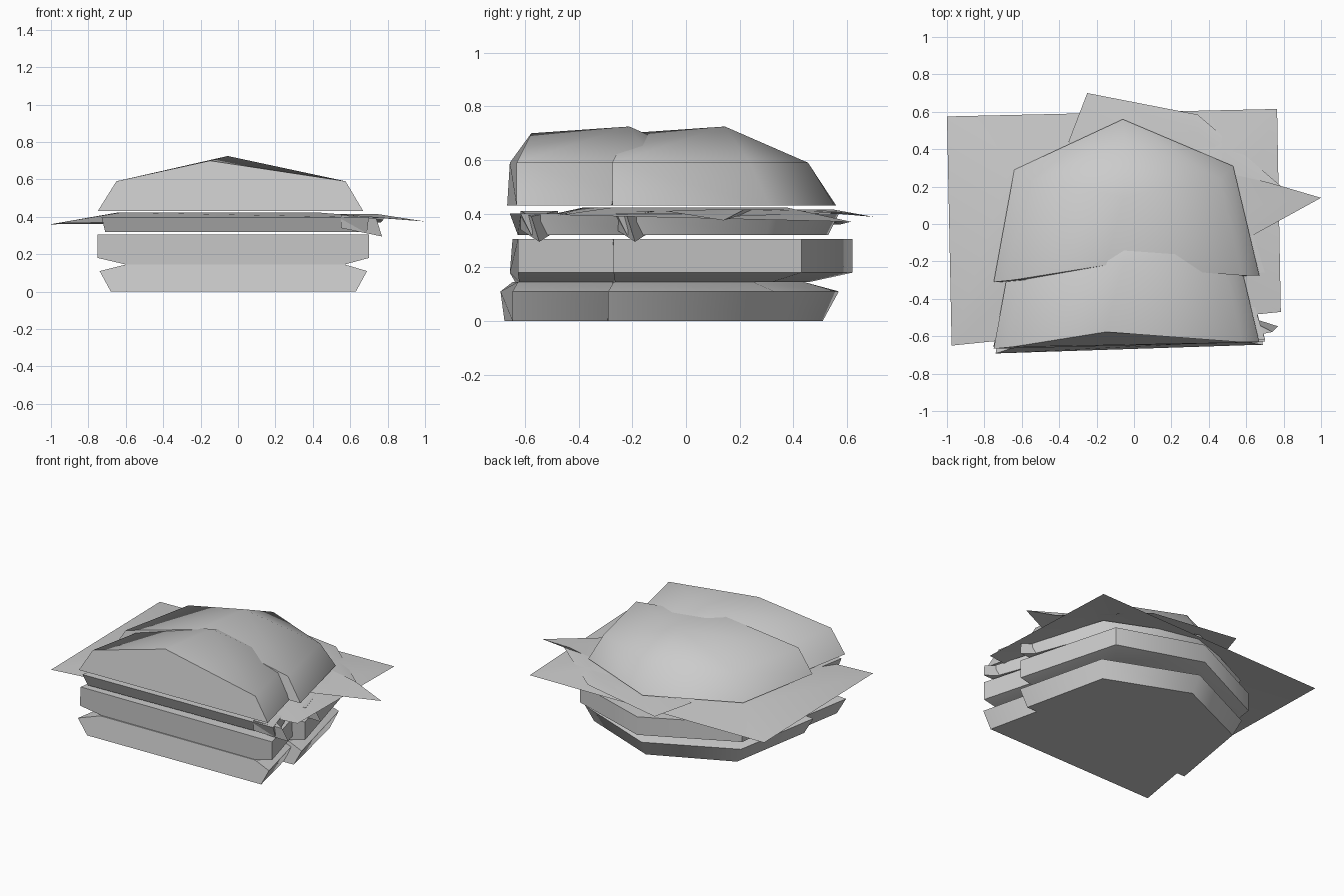
import bpy, bmesh, math
from mathutils import Vector

if "Cube" in bpy.data.objects:
    bpy.data.objects.remove(bpy.data.objects["Cube"])

STEP = -0.357  # the front half is a copy of the rear half slid forward


def make_object(name, verts, faces, angle=50):
    me = bpy.data.meshes.new(name)
    me.from_pydata(verts, [], faces)
    bm = bmesh.new()
    bm.from_mesh(me)
    bmesh.ops.recalc_face_normals(bm, faces=bm.faces[:])
    bm.to_mesh(me)
    bm.free()
    ob = bpy.data.objects.new(name, me)
    bpy.context.collection.objects.link(ob)
    bpy.ops.object.select_all(action='DESELECT')
    ob.select_set(True)
    bpy.context.view_layer.objects.active = ob
    bpy.ops.object.shade_smooth_by_angle(angle=math.radians(angle))
    return ob


def half_slab(name, rings, crown=None):
    """Loft half-round rings [(z, [(x, y) * 5])]; first and last points form the cut face.
    crown = (cut_top, peak) closes the top as a low dome."""
    n = len(rings)
    verts = [(x, y, z) for z, pts in rings for x, y in pts]
    faces = [tuple(range(5))]
    for r in range(n - 1):
        a, b = r * 5, r * 5 + 5
        faces += [(a + i, a + i + 1, b + i + 1, b + i) for i in range(4)]
    top = (n - 1) * 5
    cut = [r * 5 for r in range(n)]
    if crown:
        cut.append(len(verts))
        t, p = len(verts), len(verts) + 1
        verts += list(crown)
        faces += [(top + i, top + i + 1, p) for i in range(4)]
        faces += [(top + 4, t, p), (t, top, p)]
    else:
        faces.append(tuple(range(top, top + 5)))
    cut += [r * 5 + 4 for r in reversed(range(n))]
    faces.append(tuple(cut))
    for side, dy in (("rear", 0.0), ("front", STEP)):
        make_object(f"{name}_{side}", [(x, y + dy, z) for x, y, z in verts], faces)


# Bottom bun
half_slab("bottom_bun", [
    (0.0, [(-0.68, -0.32), (-0.58, 0.27), (-0.05, 0.51), (0.50, 0.29), (0.63, -0.29)]),
    (0.11, [(-0.74, -0.335), (-0.63, 0.30), (-0.06, 0.57), (0.54, 0.33), (0.69, -0.29)]),
    (0.145, [(-0.60, -0.29), (-0.52, 0.24), (-0.05, 0.44), (0.44, 0.25), (0.57, -0.27)])])

# Patty
half_slab("patty", [
    (0.145, [(-0.60, -0.28), (-0.54, 0.27), (-0.05, 0.46), (0.42, 0.32), (0.57, -0.265)]),
    (0.18, [(-0.75, -0.30), (-0.66, 0.33), (-0.06, 0.62), (0.51, 0.43), (0.70, -0.27)]),
    (0.305, [(-0.75, -0.29), (-0.66, 0.33), (-0.06, 0.62), (0.51, 0.43), (0.70, -0.27)])])

# Tomato layer
half_slab("tomato", [
    (0.32, [(-0.71, -0.27), (-0.60, 0.28), (-0.06, 0.53), (0.50, 0.30), (0.69, -0.22)]),
    (0.40, [(-0.73, -0.30), (-0.62, 0.30), (-0.06, 0.57), (0.52, 0.32), (0.70, -0.26)])])

# Filling offcuts poking out beside the cuts
for side, dy in (("rear", 0.0), ("front", STEP)):
    wedge = [(0.55, -0.26, 0.34), (0.55, -0.12, 0.34), (0.77, -0.19, 0.295),
             (0.55, -0.26, 0.41), (0.55, -0.12, 0.41), (0.74, -0.22, 0.39)]
    make_object(f"filling_wedge_{side}", [(x, y + dy, z) for x, y, z in wedge],
                [(0, 1, 2), (3, 4, 5), (0, 1, 4, 3), (1, 2, 5, 4), (2, 0, 3, 5)], 20)


def leaf(name, rim, z):
    """Thin drooping sheet: outer rim and a raised inner loop."""
    n = len(rim)
    c = sum((Vector(p) for p in rim), Vector()) / n
    inner = [(c.x + (x - c.x) * 0.6, c.y + (y - c.y) * 0.6, z) for x, y, _ in rim]
    faces = [(i, (i + 1) % n, n + (i + 1) % n, n + i) for i in range(n)]
    faces.append(tuple(range(n, 2 * n)))
    make_object(name, list(rim) + inner, faces)


# Lettuce and cheese sheets
leaf("cheese_sheet", [(-1.0, 0.575, 0.36), (0.765, 0.615, 0.37),
                      (0.785, -0.47, 0.395), (-0.975, -0.65, 0.365)], 0.423)
leaf("lettuce_sheet", [(-0.25, 0.70, 0.388), (0.34, 0.585, 0.405), (0.80, 0.19, 0.39),
                       (1.0, 0.14, 0.375), (0.60, -0.08, 0.41), (-0.35, 0.44, 0.41)], 0.415)

# Top bun
half_slab("top_bun", [
    (0.43, [(-0.75, -0.31), (-0.64, 0.29), (-0.06, 0.56), (0.53, 0.31), (0.67, -0.275)]),
    (0.59, [(-0.65, -0.30), (-0.54, 0.23), (-0.05, 0.455), (0.46, 0.24), (0.575, -0.275)])],
    crown=((-0.15, -0.22, 0.70), (-0.055, 0.145, 0.725)))
